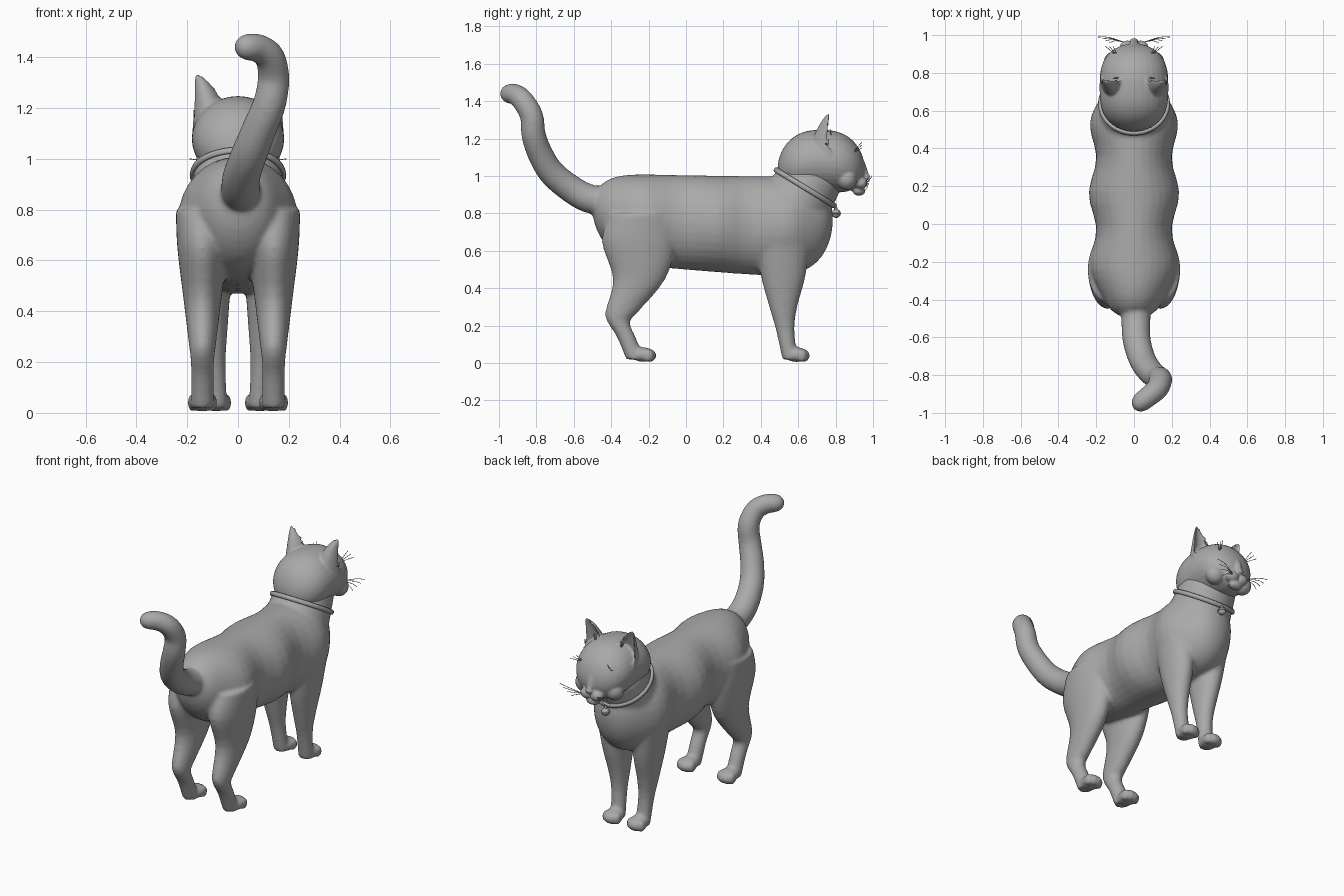
import bpy, bmesh, math
from mathutils import Vector, Matrix

if "Cube" in bpy.data.objects:
    bpy.data.objects.remove(bpy.data.objects["Cube"])

SHADE = (0.4, 0.4, 0.4, 1)
grey = bpy.data.materials.new("plain grey")
grey.use_nodes = True
grey.diffuse_color = SHADE
grey.node_tree.nodes["Principled BSDF"].inputs["Base Color"].default_value = SHADE
SIDES = {"right": -1, "left": 1}


def spline(a, b, c, d, t):
    """Smooth curve from b to c, guided by the neighbours a and d."""
    return Vector(b).lerp(c, t) if a is None else 0.5 * (
        2 * b + (c - a) * t + (2 * a - 5 * b + 4 * c - d) * t**2 + (3 * b - a - 3 * c + d) * t**3)


def loft(bm, rows, axis=None, steps=4, sides=32, cup=0):
    """Skin rings (x, y, z, width, depth); axis fixes the ring plane, cup hollows one side."""
    last = len(rows) - 1
    keys = []
    for i in range(last):
        near = [rows[max(i - 1, 0)], rows[i], rows[i + 1], rows[min(i + 2, last)]]
        for s in range(steps):
            keys.append([spline(*values, s / steps) for values in zip(*near)])
    keys.append(rows[-1])
    centres = [Vector(key[:3]) for key in keys]
    rings = []
    for i, (centre, key) in enumerate(zip(centres, keys)):
        along = Vector(axis) if axis else centres[min(i + 1, len(keys) - 1)] - centres[max(i - 1, 0)]
        along.normalize()
        across = (Vector((1, 0, 0)) - along * along.x).normalized()
        over = along.cross(across)
        ring = []
        for j in range(sides):
            angle = math.tau * j / sides
            height = math.sin(angle)
            if height > 0 and cup:
                height *= -cup
            ring.append(bm.verts.new(centre + across * key[3] * math.cos(angle) + over * key[4] * height))
        rings.append(ring)
    bridge(bm, rings)
    bm.faces.new(rings[0][::-1])
    bm.faces.new(rings[-1])


def bridge(bm, rings):
    """Join each ring of vertices to the next."""
    for near, far in zip(rings, rings[1:]):
        for j in range(len(near)):
            bm.faces.new((near[j - 1], near[j], far[j], far[j - 1]))


def barrel(start, end, power, count=32):
    """Stations along y as (y, position from -1 to 1, rounded taper)."""
    for i in range(count):
        t = -math.cos(math.pi * (i + 0.5) / count)
        yield (start + end + t * (end - start)) / 2, t, math.sqrt(1 - abs(t)**power)


def ball(bm, centre, size):
    matrix = Matrix.Translation(centre) @ Matrix.Diagonal((*size, 1))
    bmesh.ops.create_uvsphere(bm, u_segments=24, v_segments=14, radius=1, matrix=matrix)


def tube(bm, points, radius):
    loft(bm, [(*point, radius, radius) for point in points], sides=10)


def finish(name, bm, voxel=0, smooth=0):
    """Make the object; voxel fuses its overlapping parts into one skin."""
    bmesh.ops.recalc_face_normals(bm, faces=bm.faces)
    for face in bm.faces:
        face.smooth = True
    mesh = bpy.data.meshes.new(name)
    bm.to_mesh(mesh)
    bm.free()
    mesh.materials.append(grey)
    ob = bpy.data.objects.new(name, mesh)
    bpy.context.collection.objects.link(ob)
    if voxel:
        fuse = ob.modifiers.new("Fuse", "REMESH")
        fuse.mode, fuse.voxel_size, fuse.use_smooth_shade = "VOXEL", voxel, True
        soften = ob.modifiers.new("Soften", "SMOOTH")
        soften.factor, soften.iterations = 0.5, smooth


# Torso: a rounded barrel that swells at hips, ribs and shoulders
body = bmesh.new()
torso = []
for y, t, taper in barrel(-.5, .785, 6):
    swell = .22 + .02 * math.cos(math.tau * (y + .22) / .38)
    torso.append((0, y, .745 - .03 * t + .05 * t**4, swell * taper, (.257 + .02 * t) * taper))
loft(body, torso, axis=(0, 1, 0), steps=1)

# Neck: rises forward and narrows
loft(body, [(0, .54 + .05 * i, .78 + .08 * i, .2 - .013 * i, .2 - .012 * i) for i in range(4)],
     axis=(0, .52, .85))

# Tail: a curling path that thins towards the tip
path = [(.01, -.4, .86), (.01, -.52, .88), (.015, -.62, .935), (.045, -.72, 1.02), (.085, -.78, 1.12),
        (.125, -.815, 1.22), (.14, -.825, 1.32), (.125, -.87, 1.4), (.08, -.91, 1.435), (.035, -.945, 1.44)]
loft(body, [(*point, .08 - .003 * i, .08 - .003 * i) for i, point in enumerate(path)])
ball(body, path[-1], (.05, .05, .05))

# Legs: level rings as (y, z, half depth); the width follows the height
hind = [(-.24, .8, .17), (-.25, .65, .2), (-.25, .45, .14), (-.34, .28, .09),
        (-.36, .22, .06), (-.32, .14, .05), (-.27, .02, .05)]
fore = [(.52, .7, .15), (.52, .47, .12), (.52, .3, .075), (.53, .18, .05), (.555, .02, .04)]
for side in SIDES.values():
    for leg, x, splay, ahead in ((hind, .14, 0, .04), (fore, .085, .05, .035)):
        rows = []
        for y, z, depth in leg:
            width = .045 + .06 * min(1, 2 * max(0, z - .2))
            rows.append((side * (x + splay * z), y, z, width, depth))
        loft(body, rows, axis=(0, 0, -1))
        # Paw and four toes
        paw = leg[-1][0] + ahead
        ball(body, (side * x, paw, .045), (.057, .06, .04))
        for i in range(4):
            off = i - 1.5
            ball(body, (side * x + off * .027, paw + .05 - .015 * abs(off), .04), (.019, .03, .036))
finish("body", body, .01, 10)

# Skull
head = bmesh.new()
skull = [(0, y, 1.08 - .04 * t * t, .182 * taper, .167 * taper) for y, t, taper in barrel(.49, .955, 3)]
loft(head, skull, axis=(0, 1, 0), steps=1)

# Nose bridge, nose and chin
tube(head, [(0, .89, 1.13), (0, .93, 1.07), (0, .95, 1.01)], .026)
ball(head, (0, .965, .995), (.024, .02, .017))
ball(head, (0, .925, .92), (.045, .034, .026))
for side in SIDES.values():
    # Muzzle pad, cheek and eye
    ball(head, (side * .034, .936, .962), (.042, .036, .032))
    ball(head, (side * .1, .86, .985), (.06, .055, .06))
    ball(head, (side * .076, .892, 1.075), (.03, .024, .022))
    # Slanting eyelids
    inner, outer = (side * .036, .935, 1.05), (side * .118, .878, 1.09)
    for middle in ((side * .075, .915, 1.1), (side * .075, .92, 1.05)):
        tube(head, [inner, middle, outer], .006)
    # Cupped ear: straight outer edge, rounded tip
    ear = []
    for i in range(16):
        t = i / 15.5
        width = .09 * (1 - t)**.6
        ear.append((side * (.18 - .01 * t - width), .775, 1.1 + .24 * t, width, 1.5 * width))
    loft(head, ear, axis=(0, 0, 1), steps=1, cup=.5)
finish("head", head, .007, 4)

# Collar: a rounded band around the tilted neck
band = bmesh.new()
tilt = Matrix.Translation((0, .637, .937)) @ Matrix.Rotation(-.55, 4, "X")
rings = []
for i in range(64):
    turn = math.tau * i / 64
    ring = []
    for j in range(8):
        angle = math.tau * j / 8
        out = .18 + .01 * math.cos(angle)
        spot = Vector((out * math.cos(turn), (out + .005) * math.sin(turn), .014 * math.sin(angle)))
        ring.append(band.verts.new(tilt @ spot))
    rings.append(ring)
bridge(band, rings + rings[:1])
finish("collar", band)

# Bell with a rim and a hanging loop
bell = bmesh.new()
ball(bell, (0, .803, .8), (.024, .024, .024))
ball(bell, (0, .803, .8), (.027, .027, .004))
ball(bell, (0, .8, .828), (.009, .009, .012))
finish("collar_bell", bell)

# Whiskers, brow hairs and ear hairs
for name, side in SIDES.items():
    hairs = bmesh.new()
    for i in range(4):
        tip = Vector((side * (.19 - .02 * i), .99 - .01 * i, 1 - .025 * i))
        root = Vector((side * .045, .96, .962))
        tube(hairs, [root, root.lerp(tip, .6) + Vector((0, .01, .005)), tip], .0017)
    for i in range(3):
        brow = Vector((side * .085, .885, 1.12))
        tip = Vector((side * (.15 - .02 * i), .94, 1.15 + .015 * i))
        tube(hairs, [brow, brow.lerp(tip, .6), tip], .0017)
        tuft = Vector((side * .08, .78, 1.2))
        tube(hairs, [tuft, tuft + Vector((side * .01 * (i + 1), -.01, .05))], .002)
    finish(name + "_whiskers", hairs)
